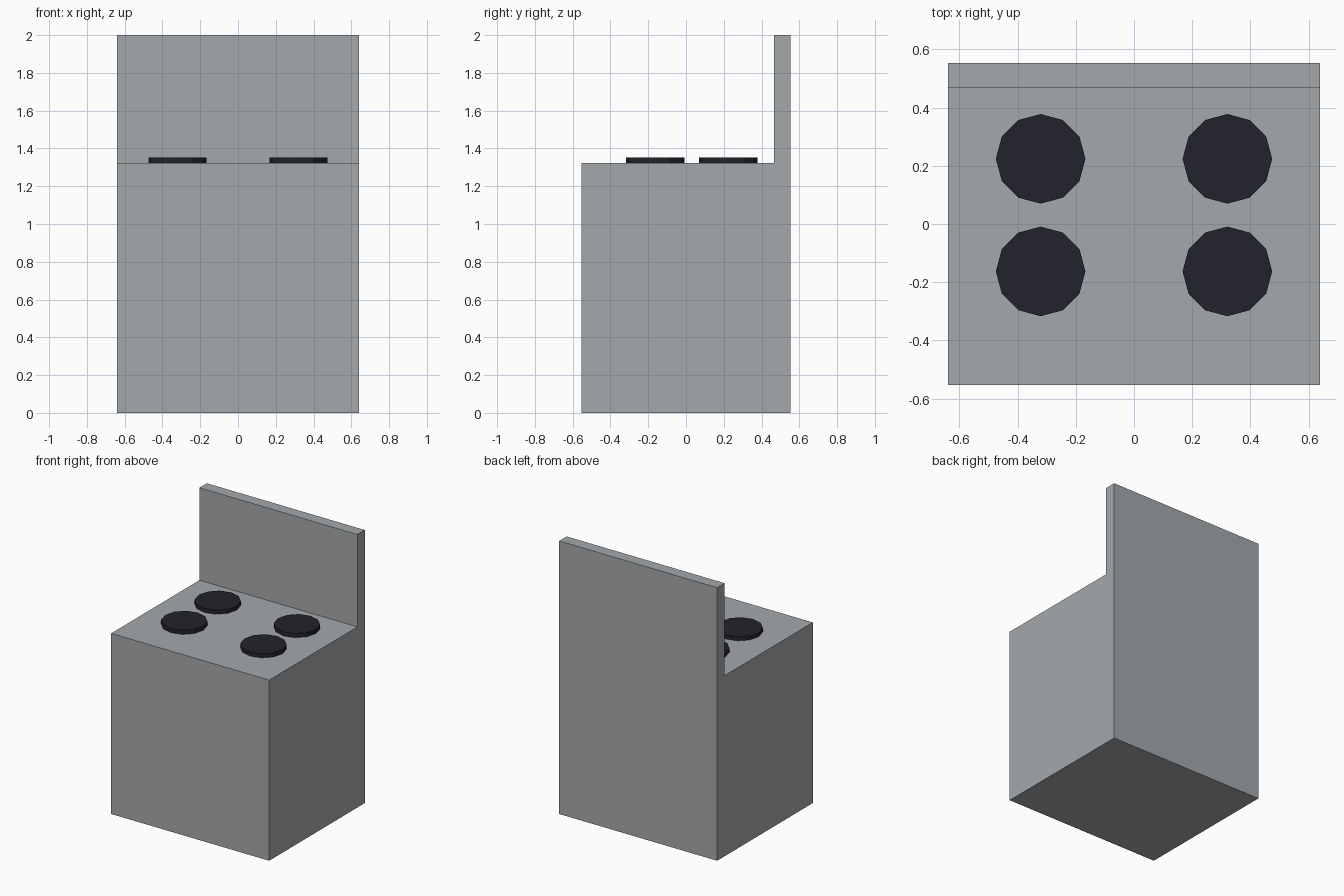
import bpy
import bmesh
from mathutils import Vector

if "Cube" in bpy.data.objects:
    bpy.data.objects.remove(bpy.data.objects["Cube"], do_unlink=True)


def make_material(name, colour):
    mat = bpy.data.materials.new(name)
    mat.use_nodes = True
    mat.diffuse_color = colour
    mat.node_tree.nodes["Principled BSDF"].inputs["Base Color"].default_value = colour
    return mat


def add_object(name, bm, mat, location=(0, 0, 0)):
    bmesh.ops.recalc_face_normals(bm, faces=bm.faces)
    mesh = bpy.data.meshes.new(name)
    bm.to_mesh(mesh)
    bm.free()
    mesh.materials.append(mat)
    obj = bpy.data.objects.new(name, mesh)
    obj.location = location
    bpy.context.collection.objects.link(obj)
    return obj


enamel = make_material("grey enamel", (0.376, 0.397, 0.413, 1))
iron = make_material("dark iron", (0.016, 0.016, 0.025, 1))

half_width, half_depth = 0.64, 0.553
top_z, height = 1.323, 2.0
panel_y = 0.467

# Stove body and back panel: one L-shaped side profile, extruded across
profile = [(-half_depth, 0), (half_depth, 0), (half_depth, height),
           (panel_y, height), (panel_y, top_z), (-half_depth, top_z)]
bm = bmesh.new()
side = bm.faces.new([bm.verts.new((-half_width, y, z)) for y, z in profile])
extruded = bmesh.ops.extrude_face_region(bm, geom=[side])["geom"]
bmesh.ops.translate(bm, vec=Vector((2 * half_width, 0, 0)),
                    verts=[v for v in extruded if isinstance(v, bmesh.types.BMVert)])
add_object("stove_body", bm, enamel)

# Four twelve-sided burners standing on the cooktop
burner_height = 0.03
for row, y in (("front", -0.163), ("back", 0.224)):
    for hand, x in (("right", -0.321), ("left", 0.321)):
        bm = bmesh.new()
        bmesh.ops.create_cone(bm, cap_ends=True, segments=12, radius1=0.154,
                              radius2=0.154, depth=burner_height)
        add_object(f"{row}_{hand}_burner", bm, iron, (x, y, top_z + burner_height / 2))
